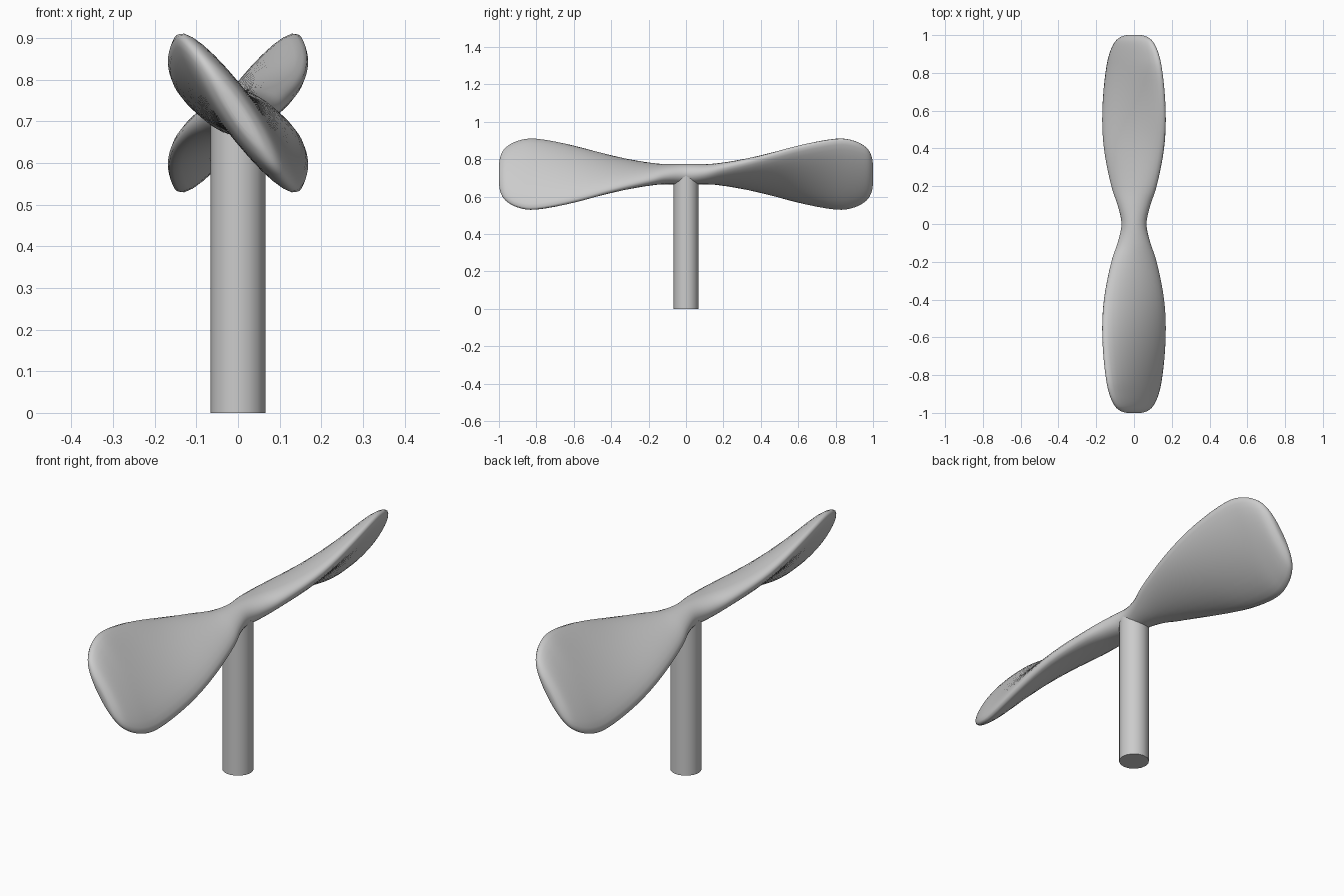
import bpy, bmesh, math
from mathutils import Vector

if "Cube" in bpy.data.objects:
    bpy.data.objects.remove(bpy.data.objects["Cube"])

HUB_Z = 0.72
SIDES = 28
# Blade stations: distance from hub, half chord, half thickness, twist in degrees
KEYS = [Vector(k) for k in (
    (0.00, 0.066, 0.055, 0), (0.10, 0.088, 0.053, 9), (0.20, 0.126, 0.050, 19),
    (0.40, 0.182, 0.050, 30), (0.60, 0.221, 0.050, 42), (0.80, 0.238, 0.048, 52),
    (0.90, 0.217, 0.044, 54.5), (0.965, 0.170, 0.036, 55.5),
    (0.992, 0.115, 0.022, 56), (1.00, 0.060, 0.010, 56))]


def spline(keys, steps=4):
    """Catmull-Rom samples through the stations."""
    mirrored = Vector((-keys[1][0], keys[1][1], keys[1][2], -keys[1][3]))
    p = [mirrored] + keys + [keys[-1]]
    out = []
    for i in range(1, len(p) - 2):
        a, b, c, d = p[i - 1:i + 3]
        for s in range(steps):
            t = s / steps
            out.append(0.5 * (2 * b + (c - a) * t + (2 * a - 5 * b + 4 * c - d) * t * t
                              + (3 * b - a - 3 * c + d) * t ** 3))
    return out + [keys[-1]]


def finish(bm, name, angle):
    bmesh.ops.recalc_face_normals(bm, faces=bm.faces)
    me = bpy.data.meshes.new(name)
    bm.to_mesh(me)
    bm.free()
    ob = bpy.data.objects.new(name, me)
    bpy.context.collection.objects.link(ob)
    bpy.ops.object.select_all(action='DESELECT')
    ob.select_set(True)
    bpy.context.view_layer.objects.active = ob
    bpy.ops.object.shade_smooth_by_angle(angle=math.radians(angle))
    return ob


# Twisted two-blade rotor, lofted from tip to tip
half = spline(KEYS)
stations = [(-1, k) for k in reversed(half[1:])] + [(1, k) for k in half]
bm = bmesh.new()
rings = []
for sign, (y, a, b, twist) in stations:
    th = math.radians(twist) * sign
    ring = []
    for i in range(SIDES):
        u = 2 * math.pi * i / SIDES
        p, q = a * math.cos(u), b * math.sin(u)
        ring.append(bm.verts.new((p * math.cos(th) - q * math.sin(th), sign * y,
                                  HUB_Z + p * math.sin(th) + q * math.cos(th))))
    rings.append(ring)
for r0, r1 in zip(rings, rings[1:]):
    for i in range(SIDES):
        j = (i + 1) % SIDES
        bm.faces.new((r0[i], r0[j], r1[j], r1[i]))
bm.faces.new(rings[0])
bm.faces.new(rings[-1])
finish(bm, "rotor_blades", 70)

# Shaft
bm = bmesh.new()
top = 0.71
bmesh.ops.create_cone(bm, cap_ends=True, segments=16, radius1=0.066, radius2=0.066, depth=top)
bmesh.ops.translate(bm, verts=bm.verts, vec=(0, 0, top / 2))
finish(bm, "shaft", 40)
